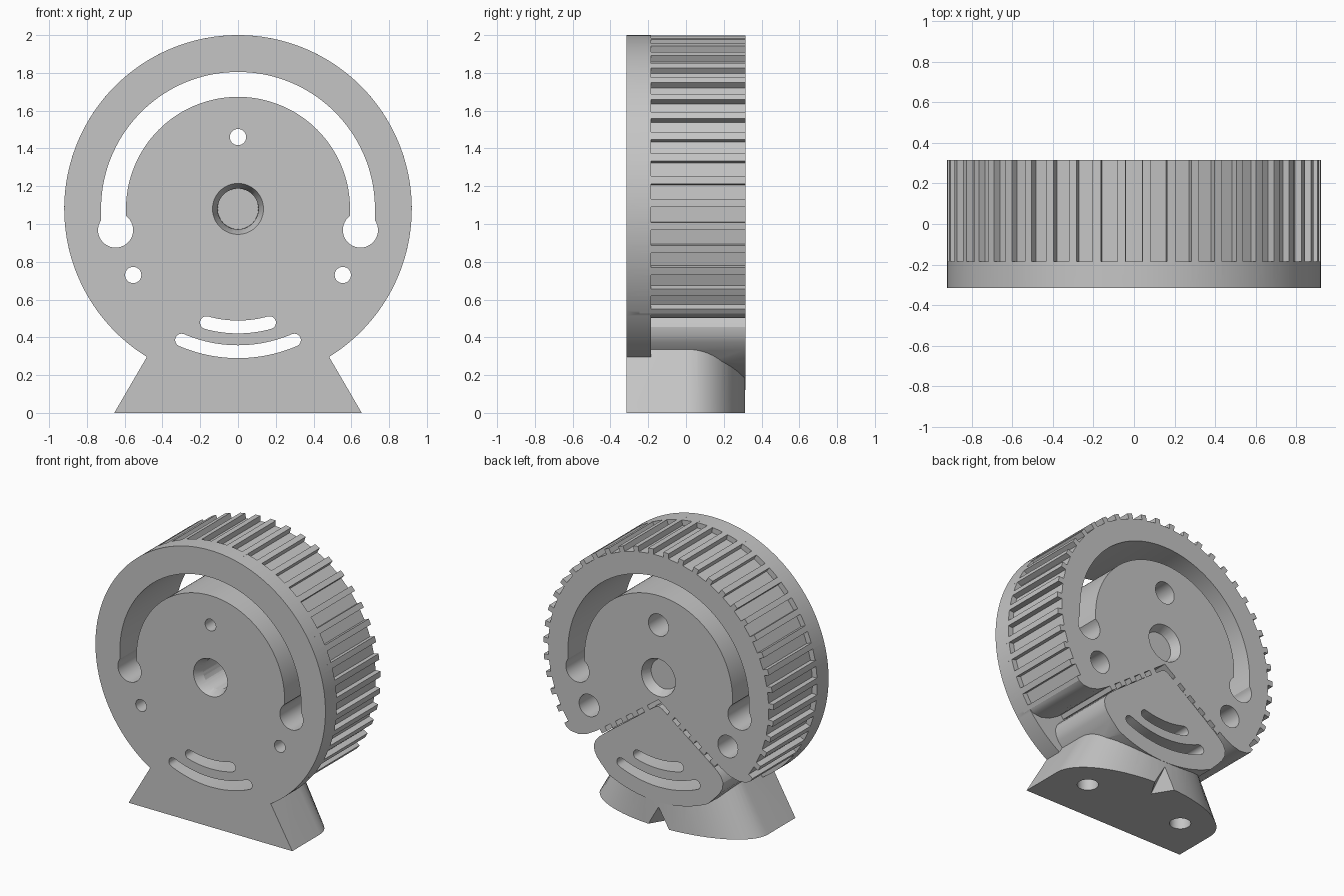
import bpy, bmesh
from math import sin, cos, pi, radians

cube = bpy.data.objects.get("Cube")
if cube:
    bpy.data.objects.remove(cube, do_unlink=True)

FRONT, BACK, PLATE_BACK = -0.315, 0.315, -0.185
HUB_Z, RADIUS = 1.08, 0.92

grey = bpy.data.materials.new("plain_grey")
grey.use_nodes = True
grey.diffuse_color = (0.56, 0.56, 0.56, 1)
grey.node_tree.nodes["Principled BSDF"].inputs["Base Color"].default_value = grey.diffuse_color


def loft(name, ring_a, ring_b):
    """Closed solid between two rings of 3D points."""
    bm = bmesh.new()
    a = [bm.verts.new(p) for p in ring_a]
    b = [bm.verts.new(p) for p in ring_b]
    bm.faces.new(a)
    bm.faces.new(b[::-1])
    n = len(a)
    for i in range(n):
        j = (i + 1) % n
        bm.faces.new((a[i], b[i], b[j], a[j]))
    bmesh.ops.recalc_face_normals(bm, faces=bm.faces)
    mesh = bpy.data.meshes.new(name)
    bm.to_mesh(mesh)
    bm.free()
    obj = bpy.data.objects.new(name, mesh)
    bpy.context.collection.objects.link(obj)
    mesh.materials.append(grey)
    return obj


def prism(name, profile, y0, y1):
    """Extrude an (x, z) profile along y."""
    return loft(name, [(x, y0, z) for x, z in profile], [(x, y1, z) for x, z in profile])


def polar(r, angle):
    """Point at an angle measured from the top of the wheel."""
    return (r * sin(angle), HUB_Z + r * cos(angle))


def arc(r, start, end, n):
    return [polar(r, radians(start + (end - start) * i / n)) for i in range(n + 1)]


def circle(x, z, r, n=40):
    return [(x + r * cos(2 * pi * i / n), z + r * sin(2 * pi * i / n)) for i in range(n)]


def mirrored(half):
    """Complete a symmetric outline from its +x half."""
    return half + [(-x, z) for x, z in reversed(half) if abs(x) > 1e-5]


def combine(target, other, operation):
    mod = target.modifiers.new(operation.lower(), "BOOLEAN")
    mod.operation, mod.solver, mod.object = operation, "EXACT", other
    bpy.context.view_layer.objects.active = target
    bpy.ops.object.modifier_apply(modifier=mod.name)
    bpy.data.objects.remove(other, do_unlink=True)


# Front disc
body = prism("pulley_stand", arc(RADIUS, 0, 358, 179), FRONT, PLATE_BACK)

# Toothed wheel: half outline from the top, round the rim, then up the clamp channel
pitch = 2 * pi / 47
floor_r = RADIUS - 0.038
half_gap = 0.041 / RADIUS
half = [(0, HUB_Z + floor_r), polar(floor_r, half_gap), polar(RADIUS, half_gap)]
for k in range(1, 17):
    t = k * pitch
    half += [polar(RADIUS, t - pitch / 2), polar(RADIUS, t - half_gap),
             polar(floor_r, t - half_gap), polar(floor_r, t + half_gap),
             polar(RADIUS, t + half_gap)]
half += [(0.735, 0.526), (0.70, 0.507), (0.64, 0.502), (0.57, 0.52)]
start, apex = (0.50, 0.56), (0.0, 0.92)


def wall(t, out=0.0):
    return (start[0] + (apex[0] - start[0]) * t - 0.58 * out,
            start[1] + (apex[1] - start[1]) * t - 0.81 * out)


half.append(wall(0))
for k in range(5):
    t0 = 0.06 + k * 0.17
    half += [wall(t0), wall(t0, 0.033), wall(t0 + 0.08, 0.033), wall(t0 + 0.08)]
half.append(apex)
wheel = prism("toothed_wheel", mirrored(half), PLATE_BACK - 0.06, BACK)
combine(body, wheel, "UNION")

# Fan-shaped clamp block under the hub
fan_half = [(0, 0.872), (0.03, 0.86), (0.42, 0.57), (0.47, 0.53), (0.502, 0.495),
            (0.517, 0.455), (0.512, 0.415), (0.492, 0.375), (0.457, 0.335)]
fan_half += arc(0.9, 154, 180, 12)
combine(body, prism("clamp_block", mirrored(fan_half), PLATE_BACK - 0.05, BACK), "UNION")


# Foot: straight front, elliptical back, tapering upward in width
def foot_ring(width, z):
    steps = 32
    back = [(width * cos(pi * i / steps), (BACK - 0.001) * sin(pi * i / steps), z)
            for i in range(steps + 1)]
    return [(width, FRONT, z)] + back + [(-width, FRONT, z)]


combine(body, loft("foot", foot_ring(0.655, 0), foot_ring(0.46, 0.335)), "UNION")

# Notch at the back of the foot
tip = (0, 0.33, 0.16)
notch = loft("notch_cutter",
             [(-0.1, 0.33, -0.01), (0.1, 0.33, -0.01), (0, 0.165, -0.01)],
             [(-0.001, tip[1], tip[2]), (0.001, tip[1], tip[2]), (0, tip[1] - 0.001, tip[2])])
combine(body, notch, "DIFFERENCE")


def cut(profile, y0=FRONT - 0.1, y1=BACK + 0.1):
    combine(body, prism("cutter", profile, y0, y1), "DIFFERENCE")


# Large belt slot with round ends
cut(arc(0.725, -90, 90, 72) + [(0.725, 0.97), (0.593, 0.97)]
    + arc(0.593, 90, -90, 72) + [(-0.593, 0.97), (-0.725, 0.97)])
for side in (-1, 1):
    cut(circle(side * 0.648, 0.968, 0.093))


# Curved slots through the clamp block
def curved_slot(r, half_width, span):
    def cap(angle, turn):
        cx, cz = polar(r, radians(angle))
        a0 = radians(angle)
        return [(cx + half_width * sin(a0 + turn * pi * i / 8),
                 cz + half_width * cos(a0 + turn * pi * i / 8)) for i in range(1, 8)]
    a, b = 180 - span, 180 + span
    cut(arc(r + half_width, a, b, 24) + cap(b, 1)
        + arc(r - half_width, b, a, 24) + cap(a, -1)[::-1])


curved_slot(0.625, 0.034, 15.5)
curved_slot(0.756, 0.034, 23.3)

# Bolt holes, wider from behind
for x, z in ((0, 1.46), (0.555, 0.73), (-0.555, 0.73)):
    cut(circle(x, z, 0.043))
    cut(circle(x, z, 0.08), -0.1)

# Hub bore with tapered mouths
cut(circle(0, HUB_Z, 0.108, 48))
for y, inward in ((FRONT, 1), (BACK, -1)):
    rings = [[(x, y + inward * d, z) for x, z in circle(0, HUB_Z, r, 48)]
             for r, d in ((0.139, -0.01), (0.1075, 0.07))]
    combine(body, loft("mouth_cutter", *rings), "DIFFERENCE")

# Screw holes under the foot
for side in (-1, 1):
    rings = [[(x, y, z) for x, y in circle(side * 0.395, 0, 0.07)] for z in (-0.05, 0.16)]
    combine(body, loft("screw_cutter", *rings), "DIFFERENCE")

bpy.ops.object.select_all(action="DESELECT")
body.select_set(True)
bpy.context.view_layer.objects.active = body
bpy.ops.object.shade_smooth_by_angle(angle=radians(25))
